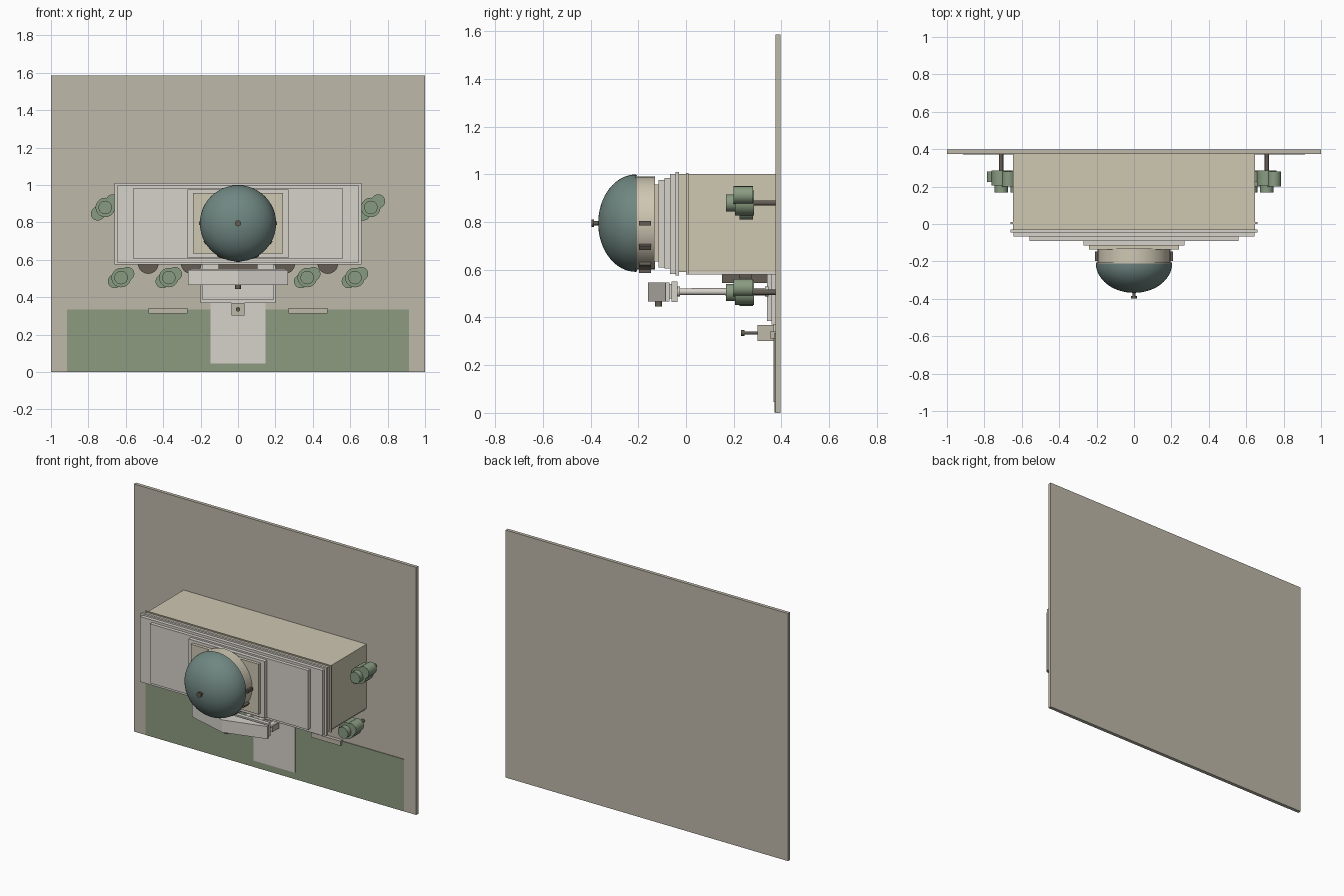
import bpy, bmesh, math
from mathutils import Vector

if "Cube" in bpy.data.objects:
    bpy.data.objects.remove(bpy.data.objects["Cube"])


def material(name, rgb):
    m = bpy.data.materials.new(name)
    m.diffuse_color = (*rgb, 1)
    m.use_nodes = True
    m.node_tree.nodes["Principled BSDF"].inputs["Base Color"].default_value = m.diffuse_color
    return m


SITE = material("site", (.52, .48, .40))
LAWN = material("lawn", (.27, .33, .22))
WALL = material("wall", (.62, .57, .45))
TRIM = material("trim", (.67, .64, .59))
LEAF = material("leaf", (.25, .33, .22))
DOME = material("dome", (.16, .24, .22))
DARK = material("dark", (.13, .11, .09))


def finish(name, bm, mat, smooth=False):
    bmesh.ops.recalc_face_normals(bm, faces=bm.faces)
    me = bpy.data.meshes.new(name)
    bm.to_mesh(me)
    bm.free()
    me.materials.append(mat)
    ob = bpy.data.objects.new(name, me)
    bpy.context.collection.objects.link(ob)
    if smooth:
        bpy.ops.object.select_all(action='DESELECT')
        ob.select_set(True)
        bpy.context.view_layer.objects.active = ob
        bpy.ops.object.shade_smooth_by_angle(angle=math.radians(35))
    return ob


def box(name, x, y, z, mat):
    """Box from (min, max) ranges."""
    bm = bmesh.new()
    bmesh.ops.create_cube(bm, size=1)
    for v in bm.verts:
        v.co = Vector([(r[0] + r[1]) / 2 + c * (r[1] - r[0]) for r, c in zip((x, y, z), v.co)])
    return finish(name, bm, mat)


def lathe(name, x, z, profile, mat, n=24):
    """Revolve (radius, y) points about a y axis through (x, z)."""
    bm = bmesh.new()
    rings = []
    for r, y in profile:
        rings.append([bm.verts.new((x + r * math.cos(i * math.tau / n), y,
                                    z + r * math.sin(i * math.tau / n))) for i in range(n)])
    for a, b in zip(rings, rings[1:]):
        for i in range(n):
            j = (i + 1) % n
            bm.faces.new((a[i], a[j], b[j], b[i]))
    bm.faces.new(rings[0])
    bm.faces.new(rings[-1])
    return finish(name, bm, mat, True)


# The building rises along -y from the upright site board
box("site_board", (-1, 1), (.375, .397), (0, 1.585), SITE)
box("lawn", (-.915, .915), (.371, .376), (.002, .335), LAWN)
box("path", (-.147, .147), (.367, .376), (.045, .37), TRIM)

# Main block and stacked roof tiers
box("main_block", (-.648, .648), (-.03, .376), (.59, 1.0), WALL)
box("belt_course", (-.66, .66), (0, .01), (.58, 1.006), WALL)
tiers = [(.66, -.045, -.03, .575, 1.01), (.645, -.068, -.045, .582, 1.0),
         (.56, -.09, -.068, .605, .985), (.27, -.115, -.09, .61, .975)]
for w, y0, y1, z0, z1 in tiers:
    box("roof_tier", (-w, w), (y0, y1), (z0, z1), TRIM)
box("dome_plinth", (-.24, .24), (-.135, -.115), (.635, .957), WALL)

# Drum, drum windows, dome and finial
CZ = .795
lathe("drum", 0, CZ, [(.195, -.13), (.195, -.205), (.202, -.205), (.202, -.215)], WALL, 32)
for i in range(7):
    a = math.pi + i * math.pi / 6
    w = box("drum_window", (-.01, .01), (-.025, .025), (-.008, .008), DARK)
    w.rotation_euler = (0, math.pi / 2 - a, 0)
    w.location = (.2 * math.cos(a), -.172, CZ + .2 * math.sin(a))
lathe("dome", 0, CZ, [(.204 * math.cos(t), -.21 - .158 * math.sin(t))
                      for t in [i * math.pi / 2 / 16 * .99 for i in range(17)]], DOME, 48)
lathe("finial", 0, CZ, [(.009, -.36), (.009, -.385), (.016, -.385), (.016, -.397)], DARK, 16)

# Facade pilasters, windows and round-topped shrubs of dark stone
for s in (-1, 1):
    for x in (.3, .41, .53, .63):
        box("pilaster", (s * x - .012, s * x + .012), (.01, .375), (.58, .591), TRIM)
    for x in (.25, .355, .47, .58):
        for y in (.06, .25):
            box("window", (s * x - .03, s * x + .03), (y, y + .1), (.583, .592), DARK)
    for x in (.25, .48):
        lathe("arch_hood", s * x, .58, [(.055, .225), (.055, .275)], DARK)
box("door", (-.105, .105), (.15, .375), (.545, .592), DARK)

# Portico: steps, columns, entablature and gable
box("lower_step", (-.2, .2), (.358, .376), (.37, .59), TRIM)
box("upper_step", (-.19, .19), (.34, .358), (.385, .59), TRIM)
for i in range(6):
    x = -.225 + .09 * i
    lathe("column", x, .508, [(.021, .345), (.021, .33), (.016, .33), (.014, -.025),
                              (.021, -.025), (.021, -.035)], TRIM, 16)
box("entablature", (-.255, .255), (-.06, -.035), (.465, .55), TRIM)
box("frieze", (-.24, .24), (-.075, -.06), (.48, .54), TRIM)
bm = bmesh.new()
outline = [(-.267, -.07), (.267, -.07), (.267, -.085), (0, -.16), (-.267, -.085)]
face = bm.faces.new([bm.verts.new((x, y, .466)) for x, y in outline])
ext = bmesh.ops.extrude_face_region(bm, geom=[face])
bmesh.ops.translate(bm, vec=(0, 0, .08),
                    verts=[v for v in ext["geom"] if isinstance(v, bmesh.types.BMVert)])
finish("pediment", bm, TRIM)
bm = bmesh.new()
bmesh.ops.create_cone(bm, cap_ends=True, segments=16, radius1=.015, radius2=.015, depth=.03)
bmesh.ops.translate(bm, vec=(0, -.115, .46), verts=bm.verts)
finish("medallion", bm, DARK, True)

# Trees
for s in (-1, 1):
    for x, z, lobe_axis in ((.37, .505, 0), (.625, .505, 0), (.71, .88, 1)):
        x *= s
        lathe("tree_trunk", x, z, [(.011, .376), (.011, .28)], DARK, 12)
        lathe("tree_crown", x, z, [(.052, .285), (.052, .205)], LEAF, 20)
        lathe("tree_top", x, z, [(.036, .21), (.036, .168)], LEAF, 20)
        for d in (-1, 1):
            dx, dz = (d * .034, d * .02) if not lobe_axis else (d * .04, d * .033)
            lathe("tree_lobe", x + dx, z + dz, [(.037, .28), (.037, .212 - d * .012)], LEAF, 20)
    # Benches beside the path
    xs = sorted((s * .27, s * .478))
    box("bench", xs, (.352, .376), (.312, .342), SITE)

# Flagpole on its pedestal
box("pedestal", (-.035, .035), (.3, .376), (.302, .368), SITE)
lathe("pole", 0, .335, [(.007, .305), (.007, .245), (.012, .245), (.012, .23)], DARK, 12)
